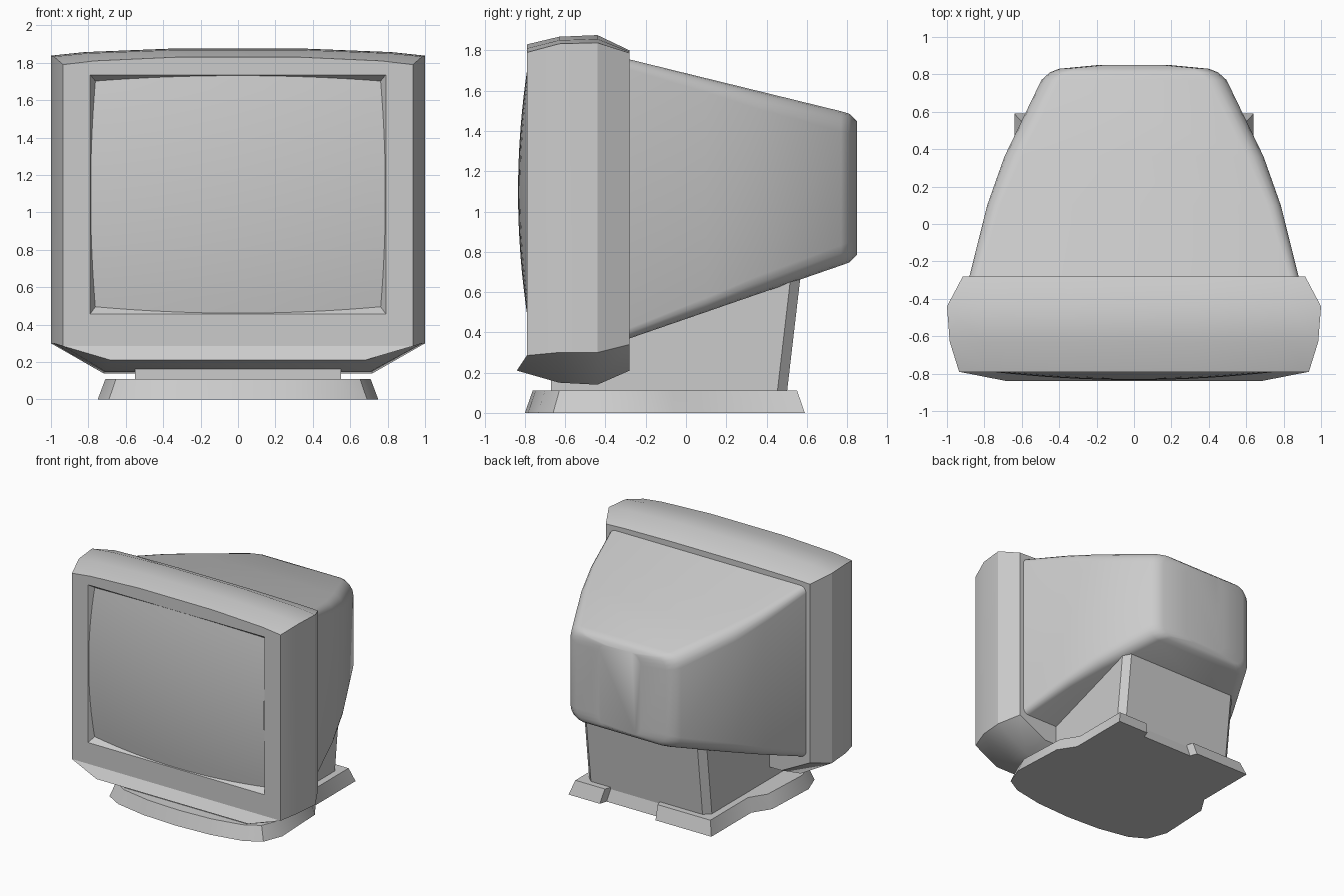
import bpy, bmesh, math

if "Cube" in bpy.data.objects:
    bpy.data.objects.remove(bpy.data.objects["Cube"], do_unlink=True)

# One plain plastic colour
plastic = bpy.data.materials.new("light_grey_plastic")
plastic.use_nodes = True
plastic.diffuse_color = (0.6, 0.6, 0.6, 1)
plastic.node_tree.nodes["Principled BSDF"].inputs["Base Color"].default_value = (0.6, 0.6, 0.6, 1)


def finish(bm, name, angle=32, closed=True):
    if closed:
        bmesh.ops.recalc_face_normals(bm, faces=bm.faces[:])
    mesh = bpy.data.meshes.new(name)
    bm.to_mesh(mesh)
    bm.free()
    mesh.materials.append(plastic)
    ob = bpy.data.objects.new(name, mesh)
    bpy.context.collection.objects.link(ob)
    bpy.ops.object.select_all(action='DESELECT')
    ob.select_set(True)
    bpy.context.view_layer.objects.active = ob
    bpy.ops.object.shade_smooth_by_angle(angle=math.radians(angle))
    return ob


def bridge(bm, a, b):
    n = len(a)
    for i in range(n):
        j = (i + 1) % n
        bm.faces.new((a[i], a[j], b[j], b[i]))


def loft(bm, loops, start=True, end=True):
    rings = [[bm.verts.new(p) for p in loop] for loop in loops]
    for a, b in zip(rings, rings[1:]):
        bridge(bm, a, b)
    if start:
        bm.faces.new(rings[0])
    if end:
        bm.faces.new(rings[-1])
    return rings


def mirror_loop(half):
    # half runs from the left bottom up to the left top
    return half + [(-x, y, z) for x, y, z in reversed(half)]


# Front housing: bulged ring sections, with a lip along the lower front edge
def housing_section(y, hw, side_z, bottom_hw, bottom_z, corner_z, top_z, lip=0):
    return mirror_loop([
        (bottom_hw, y - lip, bottom_z), (hw, y, side_z), (hw, y, corner_z),
        (hw * 0.82, y, corner_z + (top_z - corner_z) * 0.5), (hw * 0.35, y, top_z)])


bm = bmesh.new()
rings = loft(bm, [
    housing_section(-0.79, 0.935, 0.285, 0.68, 0.21, 1.79, 1.83, lip=0.05),
    housing_section(-0.63, 0.985, 0.30, 0.71, 0.15, 1.833, 1.868),
    housing_section(-0.44, 1.0, 0.30, 0.72, 0.14, 1.838, 1.876),
    housing_section(-0.28, 0.915, 0.34, 0.66, 0.21, 1.787, 1.80)], start=False)


# Screen opening with sloping walls
def opening(hw, y, low, high):
    return [bm.verts.new(p) for p in
            ((hw, y, low), (hw, y, high), (-hw, y, high), (-hw, y, low))]


rim = opening(0.79, -0.79, 0.457, 1.735)
recess = opening(0.735, -0.70, 0.535, 1.67)
bridge(bm, rim, recess)
bm.faces.new(recess)
f = rings[0]
bm.faces.new((f[0], f[1], f[8], f[9]))
bm.faces.new((f[1], rim[0], rim[3], f[8]))
bm.faces.new((f[1], f[2], rim[1], rim[0]))
bm.faces.new((f[8], rim[3], rim[2], f[7]))
bm.faces.new((rim[1], *f[2:8], rim[2]))
finish(bm, "front_housing")

# Bulged glass
bm = bmesh.new()
bmesh.ops.create_grid(bm, x_segments=16, y_segments=16, size=1)
for v in bm.verts:
    u, w = v.co.x, v.co.y
    v.co = (u * 0.785, -0.834 + 0.047 * u * u + 0.049 * w * w, 1.096 + w * 0.635)
finish(bm, "screen", closed=False)


# Rear shell: rounded rectangles tapering to a shallow rounded back
def rounded_section(y, hw, low, high, r):
    pts = []
    for k, (sx, cz) in enumerate(((1, high - r), (-1, high - r), (-1, low + r), (1, low + r))):
        for i in range(5):
            a = math.pi / 2 * (k + i / 4)
            pts.append((sx * (hw - r) + r * math.cos(a), y, cz + r * math.sin(a)))
    return pts


shell = []
for y, hw, r in ((-0.30, 0.885, 0.05), (0.1, 0.785, 0.07), (0.36, 0.693, 0.09), (0.77, 0.495, 0.1)):
    t = y + 0.28
    shell.append(rounded_section(y, hw, 0.37 + 0.345 * t, 1.755 - 0.245 * t, r))
shell += [rounded_section(0.81, 0.45, 0.747, 1.486, 0.1),
          rounded_section(0.83, 0.40, 0.765, 1.468, 0.09),
          rounded_section(0.85, 0.19, 0.785, 1.448, 0.08)]
bm = bmesh.new()
loft(bm, shell)
finish(bm, "rear_shell", 40)

# Neck: wedge block with cut back corners, rising into the shell
def neck_section(z_front, z_mid, z_back, y_back, hw):
    return mirror_loop([(hw, -0.67, z_front), (hw, -0.26, z_mid),
                        (hw, y_back - 0.05, z_back - 0.015), (hw - 0.05, y_back, z_back)])


bm = bmesh.new()
loft(bm, [neck_section(0.09, 0.09, 0.09, 0.50, 0.55),
          neck_section(0.20, 0.45, 0.69, 0.57, 0.55)])
finish(bm, "neck", 20)

# Foot: bowed front, waisted sides and a notch in the back edge
half = [(0.64, 0.59), (0.64, 0.08), (0.73, -0.06), (0.75, -0.5),
        (0.69, -0.66), (0.56, -0.735), (0.3, -0.785)]
outline = half + [(0, -0.8)] + [(-x, y) for x, y in reversed(half)]
outline += [(-0.14, 0.59), (-0.12, 0.53), (0.34, 0.53), (0.36, 0.59)]
bm = bmesh.new()
loft(bm, [[(x, y, 0) for x, y in outline],
          [(x * 0.945, -0.1 + (y + 0.1) * 0.945, 0.11) for x, y in outline]])
finish(bm, "foot")
